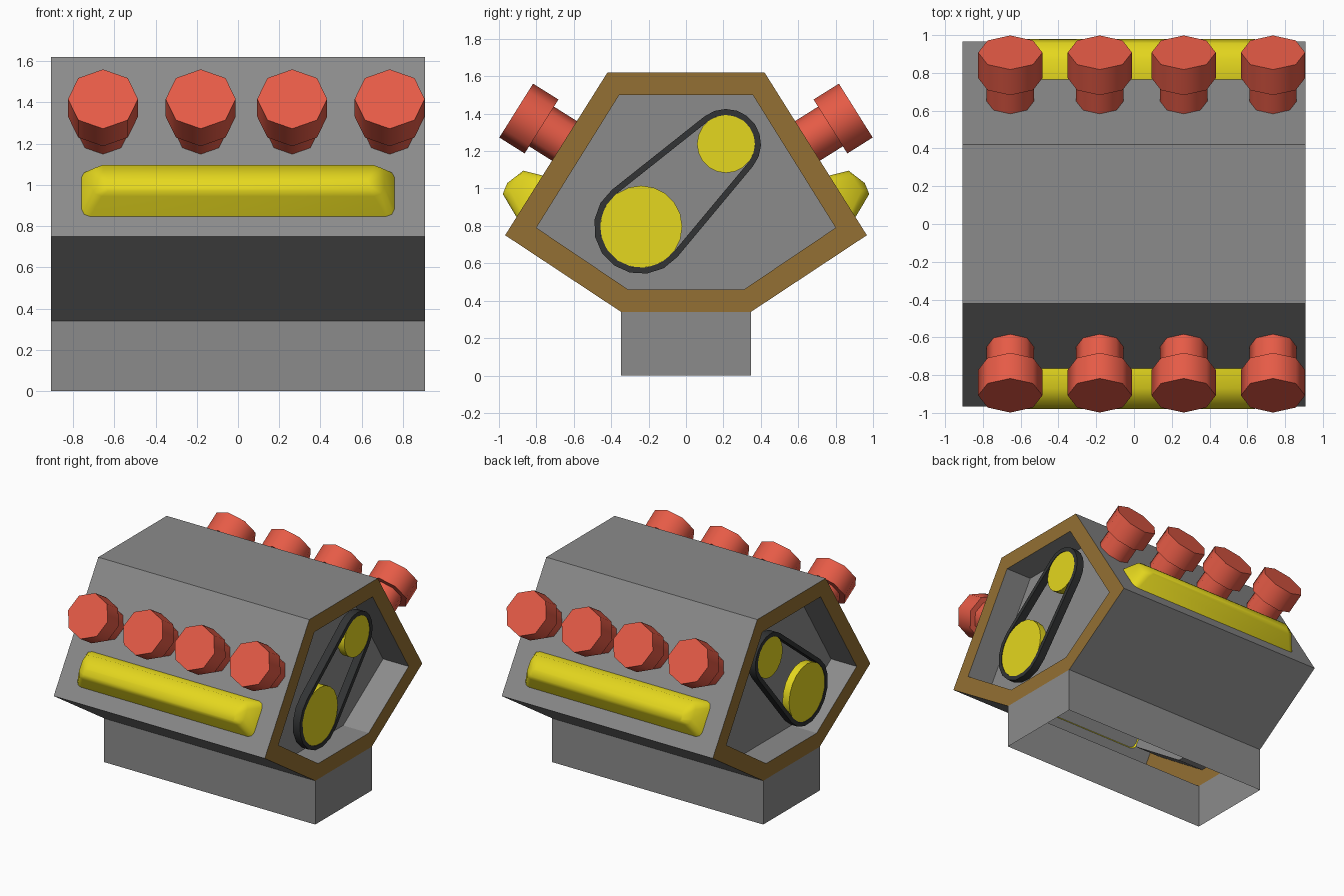
import bpy, bmesh, math
from mathutils import Vector

if "Cube" in bpy.data.objects:
    bpy.data.objects.remove(bpy.data.objects["Cube"])


def material(name, rgb):
    m = bpy.data.materials.new(name)
    m.diffuse_color = (*rgb, 1)
    m.use_nodes = True
    m.node_tree.nodes["Principled BSDF"].inputs["Base Color"].default_value = m.diffuse_color
    return m


GREY = material("grey metal", (0.26, 0.26, 0.26))
BROWN = material("brown rim", (0.295, 0.162, 0.033))
YELLOW = material("yellow", (0.78, 0.68, 0.013))
RED = material("red", (0.79, 0.105, 0.062))
BLACK = material("black rubber", (0.032, 0.034, 0.035))


def finish(name, bm, mats, smooth_angle=None):
    bmesh.ops.recalc_face_normals(bm, faces=bm.faces[:])
    if smooth_angle:
        for f in bm.faces:
            f.smooth = True
        for e in bm.edges:
            e.smooth = e.calc_face_angle(0) < math.radians(smooth_angle)
    me = bpy.data.meshes.new(name)
    bm.to_mesh(me)
    bm.free()
    for m in mats:
        me.materials.append(m)
    ob = bpy.data.objects.new(name, me)
    bpy.context.collection.objects.link(ob)
    return ob


def loft(bm, rings, start_cap=True, end_cap=True, closed=False):
    loops = [[bm.verts.new(p) for p in r] for r in rings]
    n = len(loops[0])
    pairs = list(zip(loops, loops[1:]))
    if closed:
        pairs.append((loops[-1], loops[0]))
    for a, b in pairs:
        for i in range(n):
            j = (i + 1) % n
            bm.faces.new((a[i], a[j], b[j], b[i]))
    if start_cap:
        bm.faces.new(loops[0])
    if end_cap:
        bm.faces.new(loops[-1])


# engine block: open-bottomed shell with a recess in each end and a hollow base
L, DEPTH = 0.907, 0.22
OUTER = [(-0.347, 0.34), (-0.967, 0.75), (-0.42, 1.62), (0.42, 1.62), (0.967, 0.75), (0.347, 0.34)]
INNER = [(-0.31, 0.46), (-0.80, 0.79), (-0.357, 1.50), (0.357, 1.50), (0.80, 0.79), (0.31, 0.46)]
bm = bmesh.new()
ends = []
for s in (-1, 1):
    out = [bm.verts.new((s * L, y, z)) for y, z in OUTER]
    inn = [bm.verts.new((s * L, y, z)) for y, z in INNER]
    floor = [bm.verts.new((s * (L - DEPTH), y, z)) for y, z in INNER]
    foot = [bm.verts.new((s * L, OUTER[i][0], 0)) for i in (0, 5)]
    for i in range(6):
        j = (i + 1) % 6
        bm.faces.new((out[i], out[j], inn[j], inn[i])).material_index = 1
        bm.faces.new((inn[i], inn[j], floor[j], floor[i]))
    bm.faces.new(floor)
    bm.faces.new((out[0], out[5], foot[1], foot[0]))
    ends.append((out, foot))
(a, fa), (b, fb) = ends
for i in range(5):
    bm.faces.new((a[i], a[i + 1], b[i + 1], b[i]))
bm.faces.new((a[0], b[0], fb[0], fa[0]))
bm.faces.new((a[5], b[5], fb[1], fa[1]))
finish("engine_block", bm, [GREY, BROWN])

# frame on the sloping upper sides: u runs up the slope, h away from it
NY, NZ, D = 0.847, 0.531, 1.216


def on_slope(s, x, u, h):
    return Vector((x, s * (NY * (D + h) - NZ * u), NZ * (D + h) + NY * u))


def rounded_rect(hx, u0, u1, c):
    k = c * 0.3
    q = [(hx, u0 + c), (hx, u1 - c), (hx - k, u1 - k), (hx - c, u1)]
    q += [(-x, u) for x, u in reversed(q)]
    return q + [(-hx + k, u0 + k), (-hx + c, u0), (hx - c, u0), (hx - k, u0 + k)]


# rings: height, half length, lower u, upper u, corner, tilt
COVER = [(-0.01, 0.765, 0.23, 0.503, 0.04, 0), (0.103, 0.71, 0.288, 0.466, 0.05, 0),
         (0.130, 0.65, 0.302, 0.364, 0.02, 0.17)]
PLUG = [(-0.02, 0.125), (0.146, 0.125), (0.146, 0.17), (0.306, 0.17)]
PLUG_X = (-0.655, -0.181, 0.263, 0.736)
for s, side in ((-1, "front"), (1, "back")):
    # tapered side cover, open towards the block
    bm = bmesh.new()
    loft(bm, [[on_slope(s, x, u, h + tilt * (u - u0)) for x, u in rounded_rect(hx, u0, u1, c)]
              for h, hx, u0, u1, c, tilt in COVER], start_cap=False)
    finish("side_cover_" + side, bm, [YELLOW], 60)
    # stepped octagonal plugs
    for k, px in enumerate(PLUG_X):
        bm = bmesh.new()
        loft(bm, [[on_slope(s, px + r * math.cos(i * math.pi / 4),
                            0.718 + r * math.sin(i * math.pi / 4), h) for i in range(8)]
                  for h, r in PLUG], start_cap=False)
        finish(f"plug_{side}_{k + 1}", bm, [RED], 50)

# pulleys and belt in both end recesses
BIG, SMALL = (-0.24, 0.795, 0.22), (0.214, 1.238, 0.155)


def belt_loop(grow):
    dy, dz = SMALL[0] - BIG[0], SMALL[1] - BIG[1]
    mid = math.atan2(dz, dy)
    t = math.acos((BIG[2] - SMALL[2]) / math.hypot(dy, dz))
    pts = []
    for (y, z, r), start, sweep in ((SMALL, mid - t, 2 * t), (BIG, mid + t, 2 * math.pi - 2 * t)):
        for i in range(10):
            g = start + sweep * i / 9
            pts.append((y + (r + grow) * math.cos(g), z + (r + grow) * math.sin(g)))
    return pts


for s, side in ((-1, "left"), (1, "right")):
    for nm, (y, z, r) in (("large", BIG), ("small", SMALL)):
        bm = bmesh.new()
        loft(bm, [[(s * x, y + r * math.cos(i * math.pi / 10), z + r * math.sin(i * math.pi / 10))
                   for i in range(20)] for x in (0.815, 0.872)])
        finish(f"{nm}_pulley_{side}", bm, [YELLOW], 40)
    bm = bmesh.new()
    loft(bm, [[(s * x, y, z) for y, z in belt_loop(g)]
              for x, g in ((0.815, 0.0), (0.815, 0.032), (0.876, 0.032), (0.876, 0.0))],
         start_cap=False, end_cap=False, closed=True)
    finish("belt_" + side, bm, [BLACK], 40)
